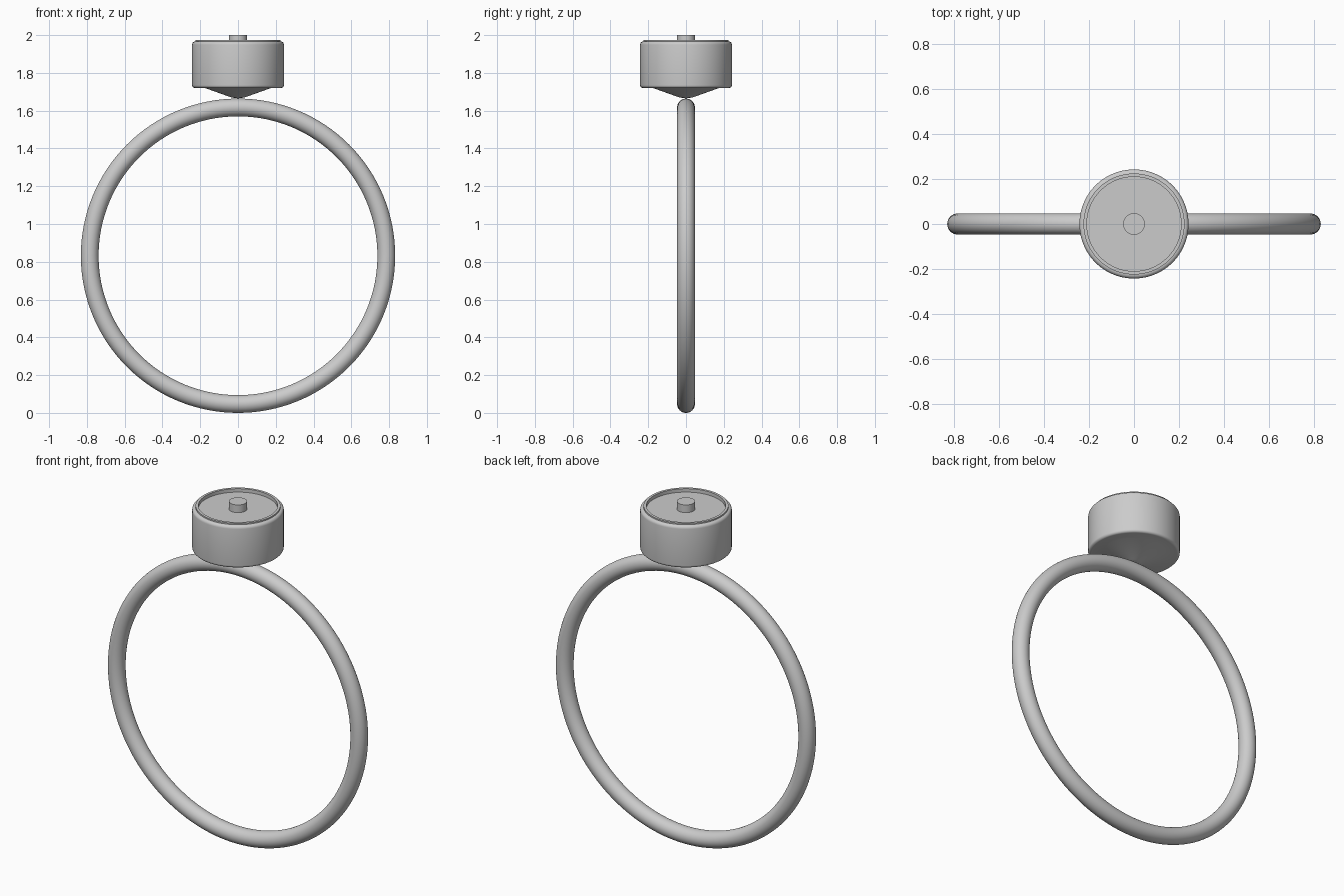
import bpy, math

cube = bpy.data.objects.get("Cube")
if cube:
    bpy.data.objects.remove(cube, do_unlink=True)

# One plain metal colour
metal = bpy.data.materials.new("grey_metal")
metal.use_nodes = True
colour = (0.6, 0.6, 0.6, 1)
metal.diffuse_color = colour
metal.node_tree.nodes["Principled BSDF"].inputs["Base Color"].default_value = colour


def finish(obj, name, angle):
    obj.name = name
    obj.data.materials.append(metal)
    bpy.ops.object.select_all(action='DESELECT')
    obj.select_set(True)
    bpy.context.view_layer.objects.active = obj
    bpy.ops.object.shade_smooth_by_angle(angle=math.radians(angle))


def lathe(name, profile, sides=96):
    """Spin a closed (radius, z) profile that starts and ends on the axis."""
    verts, rings = [], []
    for r, z in profile:
        count = 1 if r == 0 else sides
        rings.append(range(len(verts), len(verts) + count))
        for i in range(count):
            a = math.tau * i / sides
            verts.append((r * math.cos(a), r * math.sin(a), z))
    faces = []
    for lo, hi in zip(rings, rings[1:]):
        for i in range(sides):
            j = (i + 1) % sides
            corners = [lo[i % len(lo)], lo[j % len(lo)],
                       hi[j % len(hi)], hi[i % len(hi)]]
            faces.append(list(dict.fromkeys(corners)))
    mesh = bpy.data.meshes.new(name)
    mesh.from_pydata(verts, [], faces)
    obj = bpy.data.objects.new(name, mesh)
    bpy.context.collection.objects.link(obj)
    finish(obj, name, 35)


def fillet(cr, cz, radius, start, end, steps=5):
    """Arc points between two angles in degrees, for rounded profile edges."""
    angles = [math.radians(start + (end - start) * k / steps) for k in range(steps + 1)]
    return [(cr + radius * math.cos(a), cz + radius * math.sin(a)) for a in angles]


# Finger band
bpy.ops.mesh.primitive_torus_add(
    major_radius=0.785, minor_radius=0.047, major_segments=128, minor_segments=32,
    location=(0, 0, 0.832), rotation=(math.pi / 2, 0, 0))
finish(bpy.context.object, "band", 60)

# Round head with a conical seat, rounded edges, raised lip and recessed face
lathe("head",
      [(0, 1.665), (0.035, 1.67), (0.175, 1.72)]
      + fillet(0.228, 1.735, 0.015, -90, 0)
      + fillet(0.225, 1.949, 0.018, 0, 90)
      + [(0.225, 1.975), (0.21, 1.975), (0.21, 1.955), (0, 1.955)])

# Small centre pin
lathe("centre_pin", [(0, 1.95), (0.048, 1.95), (0.048, 2.0), (0, 2.0)], 48)
